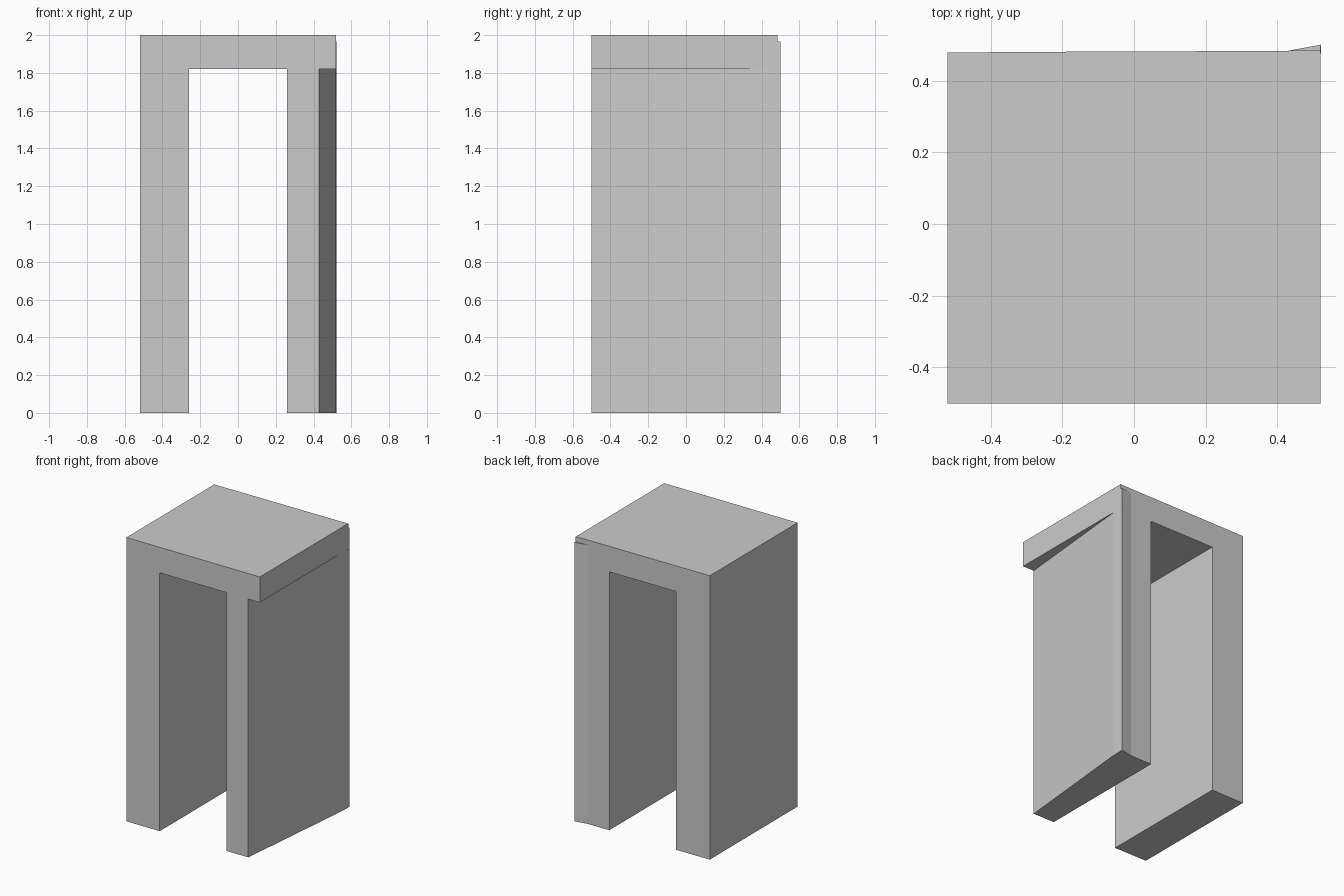
import bpy, bmesh

if "Cube" in bpy.data.objects:
    bpy.data.objects.remove(bpy.data.objects["Cube"])

TOP, SOFFIT, FIN_TOP = 2.0, 1.82, 1.965
bm = bmesh.new()


def cap(points, z, up):
    pts = points if up else points[::-1]
    bm.faces.new([bm.verts.new((x, y, z)) for x, y in pts])


def walls(points, z0, z1, closed=True):
    """Vertical faces along a counter-clockwise outline."""
    n = len(points)
    for i in range(n if closed else n - 1):
        a, b = points[i], points[(i + 1) % n]
        bm.faces.new([bm.verts.new(c) for c in
                      ((*a, z0), (*b, z0), (*b, z1), (*a, z1))])


# Plan outlines, counter-clockwise from above
left_post = [(-0.52, -0.5), (-0.26, -0.5), (-0.26, 0.48), (-0.52, 0.478)]
right_post = [(0.26, -0.5), (0.43, -0.5), (0.52, 0.42), (0.521, 0.5),
              (0.43, 0.483), (0.26, 0.482)]
lintel = [(-0.52, -0.5), (0.52, -0.5), (0.52, 0.485), (0.43, 0.483),
          (0.26, 0.482), (-0.26, 0.48), (-0.52, 0.478)]
soffit = [(-0.26, -0.5), (0.26, -0.5), (0.26, 0.482), (-0.26, 0.48)]
overhang = [(0.43, -0.5), (0.52, -0.5), (0.52, 0.42)]
fin = [(0.52, 0.485), (0.521, 0.5), (0.43, 0.483)]

# Posts
for post in (left_post, right_post):
    walls(post, 0, SOFFIT)
    cap(post, 0, False)

# Top slab with its exposed underside
walls(lintel, SOFFIT, TOP)
cap(lintel, TOP, True)
cap(soffit, SOFFIT, False)
cap(overhang, SOFFIT, False)

# Back corner sliver rising from the right post
walls(fin, SOFFIT, FIN_TOP, closed=False)
cap(fin, FIN_TOP, True)

bmesh.ops.remove_doubles(bm, verts=bm.verts, dist=0.0005)
mesh = bpy.data.meshes.new("doorway_frame")
bm.to_mesh(mesh)
bm.free()
bpy.context.collection.objects.link(bpy.data.objects.new("doorway_frame", mesh))
